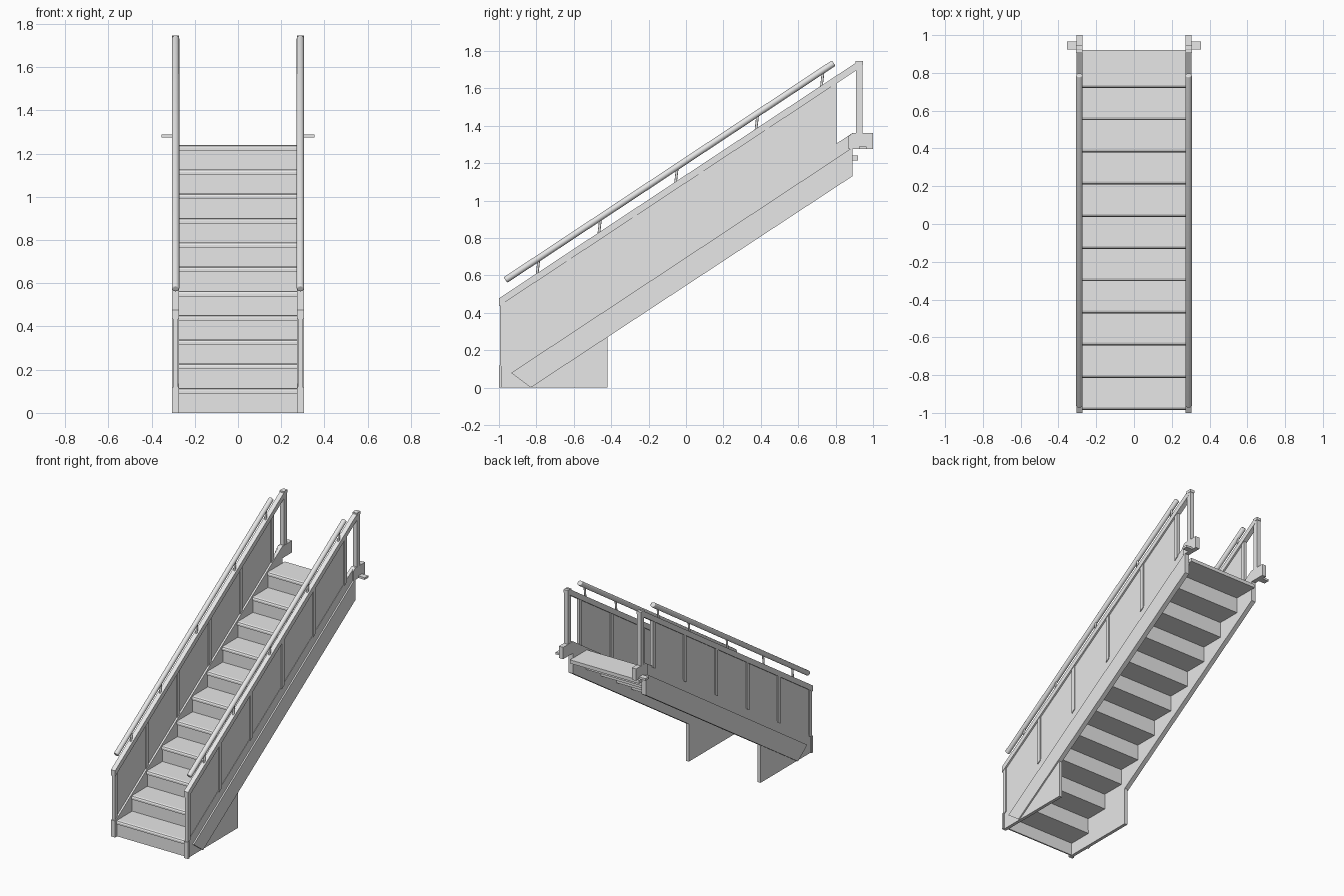
import bpy, bmesh
from mathutils import Vector

cube = bpy.data.objects.get("Cube")
if cube:
    bpy.data.objects.remove(cube, do_unlink=True)

grey = bpy.data.materials.new("light_grey")
grey.use_nodes = True
grey.diffuse_color = (0.8, 0.8, 0.8, 1)
grey.node_tree.nodes["Principled BSDF"].inputs["Base Color"].default_value = (0.8, 0.8, 0.8, 1)

SLOPE = 0.66
STEPS, RUN, RISE = 11, 0.1705, 0.1125
FRONT, FIRST_TOP = -0.985, 0.115


def finish(name, bm):
    bmesh.ops.recalc_face_normals(bm, faces=bm.faces)
    mesh = bpy.data.meshes.new(name)
    bm.to_mesh(mesh)
    bm.free()
    mesh.materials.append(grey)
    obj = bpy.data.objects.new(name, mesh)
    bpy.context.collection.objects.link(obj)
    return obj


def prism(name, profile, x0, x1):
    """Extrude a (y, z) profile sideways from x0 to x1."""
    bm = bmesh.new()
    face = bm.faces.new([bm.verts.new((x0, y, z)) for y, z in profile])
    new = bmesh.ops.extrude_face_region(bm, geom=[face])["geom"]
    bmesh.ops.translate(bm, vec=(x1 - x0, 0, 0),
                        verts=[v for v in new if isinstance(v, bmesh.types.BMVert)])
    return finish(name, bm)


def box(name, x0, x1, y0, y1, z0, z1):
    return prism(name, [(y0, z0), (y1, z0), (y1, z1), (y0, z1)], x0, x1)


def sloped(name, x0, x1, y0, y1, low, high):
    """Bar with upright ends between two height functions."""
    return prism(name, [(y0, low(y0)), (y1, low(y1)), (y1, high(y1)), (y0, high(y0))], x0, x1)


def rod(name, start, end, radius, sides=16, bevel=0.0):
    a, b = Vector(start), Vector(end)
    bm = bmesh.new()
    bmesh.ops.create_cone(bm, cap_ends=True, segments=sides, radius1=radius,
                          radius2=radius, depth=(b - a).length)
    if bevel:
        rims = [e for e in bm.edges if abs(e.verts[0].co.z - e.verts[1].co.z) < 1e-5]
        bmesh.ops.bevel(bm, geom=rims, offset=bevel, segments=3, affect='EDGES', profile=0.5)
    bm.transform((b - a).to_track_quat('Z', 'Y').to_matrix().to_4x4())
    bmesh.ops.translate(bm, vec=(a + b) / 2, verts=bm.verts)
    obj = finish(name, bm)
    for p in obj.data.polygons:
        p.use_smooth = len(p.vertices) == 4
    return obj


# Heights of the sloping lines at a given y
def string_top(y): return 0.13 + SLOPE * (y + 0.975)
def string_mid(y): return string_top(y) - 0.078
def string_low(y): return 0.657 * (y + 0.83)
def rail_top(y): return 0.477 + SLOPE * (y + 1)
def rail_low(y): return rail_top(y) - 0.042
def hand_mid(y): return 0.575 + 0.661 * (y + 0.965)


# Treads with rounded nosing, and risers
for i in range(STEPS):
    y, z = FRONT + RUN * i, FIRST_TOP + RISE * i
    back = 0.92 if i == STEPS - 1 else y + RUN + 0.02
    prism(f"tread_{i + 1}", [(y, z - 0.025), (back, z - 0.025), (back, z), (y + 0.016, z),
                             (y + 0.005, z - 0.004), (y, z - 0.012)], -0.274, 0.274)
    bottom = 0 if i == 0 else z - RISE - 0.02
    box(f"riser_{i + 1}", -0.274, 0.274, y + 0.008, y + 0.018, bottom, z - 0.025)

for s, side in ((-1, "right"), (1, "left")):
    # Stringer and foot plate in one sheet
    prism(f"{side}_stringer", [(-0.99, 0), (-0.42, 0), (-0.42, string_low(-0.42)),
                               (0.89, string_low(0.89)), (0.89, string_top(0.89)),
                               (-0.99, string_top(-0.99))], s * 0.272, s * 0.295)
    # Raised lower band of the stringer
    prism(f"{side}_stringer_band", [(-0.83, 0), (0.89, string_low(0.89)),
                                    (0.89, string_mid(0.89)), (-0.935, string_mid(-0.935))],
          s * 0.29, s * 0.305)
    box(f"{side}_front_flange", s * 0.272, s * 0.305, -1.0, -0.985, 0, 0.118)

    # Landing bracket with its fixing tab
    prism(f"{side}_top_bracket", [(0.87, 1.275), (1.0, 1.275), (1.0, 1.36), (0.89, 1.36),
                                  (0.87, 1.345)], s * 0.272, s * 0.305)
    box(f"{side}_fixing_tab", s * 0.29, s * 0.355, 0.925, 0.965, 1.275, 1.29)

    # Guard panel, posts and sloping top rail
    sloped(f"{side}_guard_panel", s * 0.285, s * 0.293, -0.98, 0.79,
           lambda y: string_top(y) - 0.01, lambda y: rail_low(y) + 0.01)
    for k in range(6):
        y = -0.98 + 0.354 * k
        sloped(f"{side}_post_{k + 1}", s * 0.278, s * 0.301, y - 0.014, y + 0.014,
               lambda v: string_top(v) - 0.01, lambda v: rail_low(v) + 0.01)
    sloped(f"{side}_guard_rail", s * 0.272, s * 0.305, -1.0, 0.925, rail_low, rail_top)
    box(f"{side}_end_post", s * 0.274, s * 0.304, 0.909, 0.944, 1.35, 1.735)
    box(f"{side}_end_post_cap", s * 0.272, s * 0.306, 0.906, 0.947, 1.725, 1.745)

    # Round handrail on short brackets
    x = s * 0.289
    rod(f"{side}_handrail", (x, -0.965, hand_mid(-0.965)), (x, 0.79, hand_mid(0.79)),
        0.0175, bevel=0.006)
    for k, y in enumerate((-0.79, -0.46, -0.05, 0.38, 0.73)):
        rod(f"{side}_handrail_bracket_{k + 1}", (x, y - 0.006, rail_top(y) - 0.01),
            (x, y + 0.004, hand_mid(y)), 0.007, sides=8)
